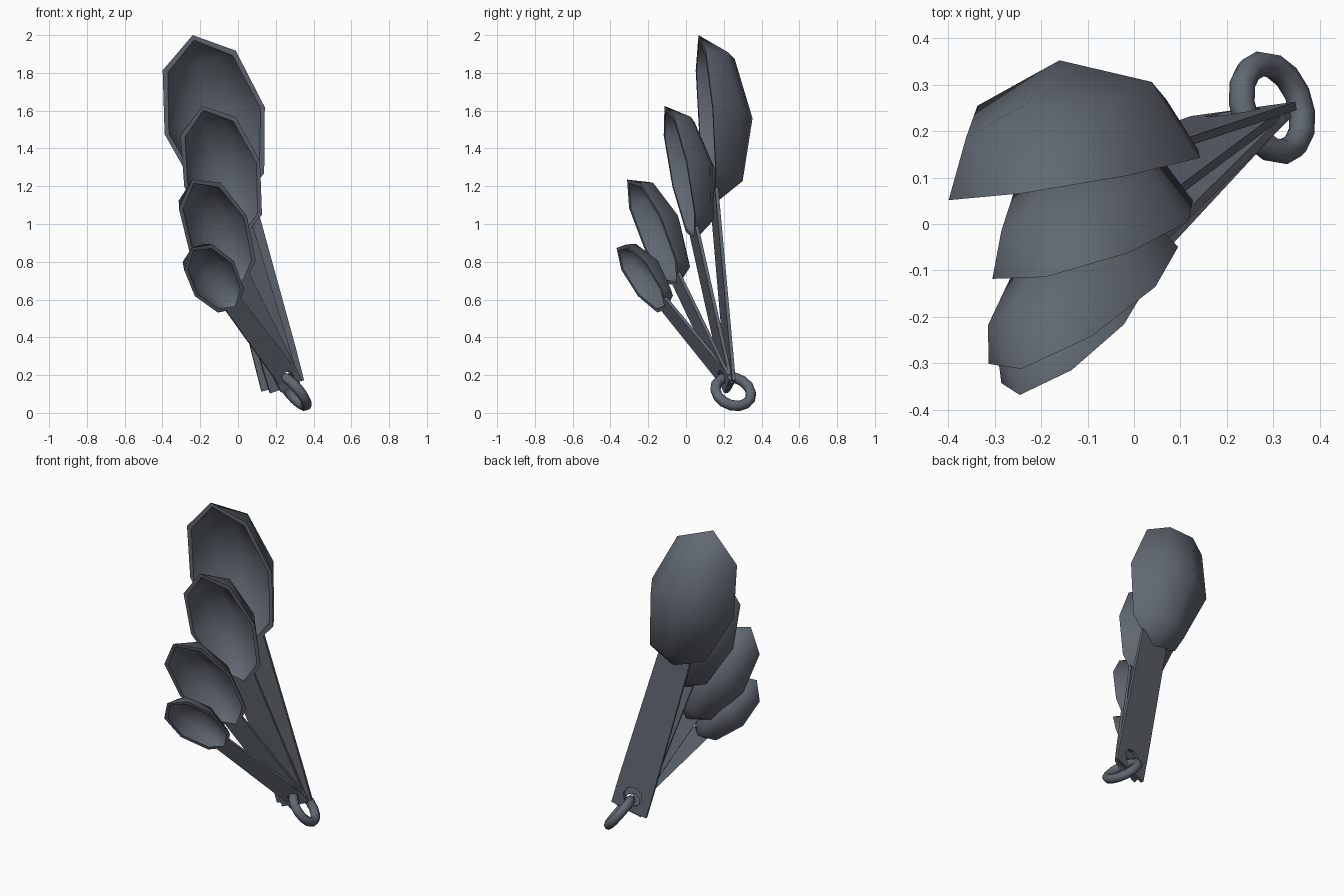
import bpy, bmesh, math
from mathutils import Vector, Matrix

if "Cube" in bpy.data.objects:
    bpy.data.objects.remove(bpy.data.objects["Cube"])

metal = bpy.data.materials.new("dark_grey_metal")
metal.diffuse_color = (0.12, 0.138, 0.165, 1)
metal.use_nodes = True
metal.node_tree.nodes["Principled BSDF"].inputs["Base Color"].default_value = metal.diffuse_color


def finish(name, bm, angle=50):
    bmesh.ops.recalc_face_normals(bm, faces=bm.faces)
    me = bpy.data.meshes.new(name)
    bm.to_mesh(me)
    bm.free()
    me.materials.append(metal)
    for p in me.polygons:
        p.use_smooth = True
    me.set_sharp_from_angle(angle=math.radians(angle))
    ob = bpy.data.objects.new(name, me)
    bpy.context.collection.objects.link(ob)
    return ob


def frame(tip, end, side):
    """Local x = sideways, y = along the spoon to the ring, z = bowl depth."""
    tip, end = Vector(tip), Vector(end)
    d = (end - tip).normalized()
    p = Vector(side)
    p = (p - d * p.dot(d)).normalized()
    n = p.cross(d)
    m = Matrix((p, d, n)).transposed().to_4x4()
    m.translation = tip
    return m, (end - tip).length


# Bowl stations: fraction of length, fraction of half width
STATIONS = [(0.15, 0.73), (0.505, 1.0), (0.87, 0.67)]


def bowl(name, m, length, width, wall):
    bm = bmesh.new()

    def shell(t):
        k = (length - 2.2 * t) / length
        first = bm.verts.new((0, 1.2 * t, 0))
        last = bm.verts.new((0, length - t, 0))
        rows = []
        for f, w in STATIONS:
            r = w * width - t
            rows.append([bm.verts.new((r * math.cos(math.pi * i / 4), 1.2 * t + f * length * k,
                                       (w * width * 0.9 - t) * math.sin(math.pi * i / 4)))
                         for i in range(5)])
        for i in range(4):
            bm.faces.new((first, rows[0][i], rows[0][i + 1]))
            bm.faces.new((last, rows[2][i + 1], rows[2][i]))
            for a, b in zip(rows, rows[1:]):
                bm.faces.new((a[i], b[i], b[i + 1], a[i + 1]))
        return [first] + [r[0] for r in rows] + [last] + [r[4] for r in reversed(rows)]

    outer, inner = shell(0), shell(wall)
    for i in range(8):  # flat rim
        j = (i + 1) % 8
        bm.faces.new((outer[i], outer[j], inner[j], inner[i]))
    bm.transform(m)
    finish(name, bm)


def handle(name, m, start, length, h0, h1, thick):
    bm = bmesh.new()
    a = h1 * 0.7 + 0.01            # half length of the pierced end
    c, r = length - a, h1 * 0.5 + 0.003

    def row(y, h, bump=0):
        return [bm.verts.new((x, y + b, 0)) for x, b in ((-h, 0), (0, bump), (h, 0))]

    top, mid, end = row(start * 0.93, h0, start * 0.055), row(c - a, h1), row(length, h1)
    left, right = bm.verts.new((-h1, c, 0)), bm.verts.new((h1, c, 0))
    for i in range(2):
        bm.faces.new((top[i], top[i + 1], mid[i + 1], mid[i]))
    # frame around the hanging hole
    loop = [right, end[2], end[1], end[0], left, mid[0], mid[1], mid[2]]
    hole = [bm.verts.new((r * math.cos(math.pi * i / 4), c + r * math.sin(math.pi * i / 4), 0))
            for i in range(8)]
    for i in range(8):
        j = (i + 1) % 8
        bm.faces.new((loop[i], loop[j], hole[j], hole[i]))
    ext = bmesh.ops.extrude_face_region(bm, geom=bm.faces[:])
    for v in ext["geom"]:
        if isinstance(v, bmesh.types.BMVert):
            v.co.z += thick
    bm.transform(m)
    finish(name, bm, 30)


# name, bowl tip, handle end, sideways hint, bowl length, half width, handle half widths
SPOONS = [
    ("largest", (-0.24, 0.066, 2.0), (0.238, 0.23, 0.143), (0.953, 0.13, 0.271), 0.93, 0.277, 0.103, 0.117),
    ("large", (-0.19, -0.114, 1.625), (0.25, 0.22, 0.13), (0.932, 0.178, 0.313), 0.76, 0.215, 0.08, 0.085),
    ("small", (-0.243, -0.312, 1.235), (0.285, 0.215, 0.14), (0.826, 0.217, 0.512), 0.68, 0.183, 0.06, 0.065),
    ("smallest", (-0.246, -0.368, 0.873), (0.285, 0.215, 0.16), (0.76, 0.16, 0.63), 0.48, 0.14, 0.052, 0.06),
]
for name, tip, end, side, bl, bw, h0, h1 in SPOONS:
    m, total = frame(tip, end, side)
    bowl(name + "_bowl", m, bl, bw, 0.012 + 0.04 * bw)
    handle(name + "_handle", m, bl, total, h0, h1, 0.018)

# Ring that holds the spoons
bm = bmesh.new()
R, r, N, K = 0.098, 0.028, 14, 8
grid = [[bm.verts.new(((R + r * math.cos(2 * math.pi * k / K)) * math.cos(2 * math.pi * i / N),
                       (R + r * math.cos(2 * math.pi * k / K)) * math.sin(2 * math.pi * i / N),
                       r * math.sin(2 * math.pi * k / K))) for k in range(K)] for i in range(N)]
for i in range(N):
    for k in range(K):
        a, b, l = grid[i], grid[(i + 1) % N], (k + 1) % K
        bm.faces.new((a[k], b[k], b[l], a[l]))
q = Vector((0, 0, 1)).rotation_difference(Vector((0.73, 0.25, 0.62)))
bm.transform(Matrix.Translation((0.297, 0.25, 0.113)) @ q.to_matrix().to_4x4())
finish("ring", bm, 60)
